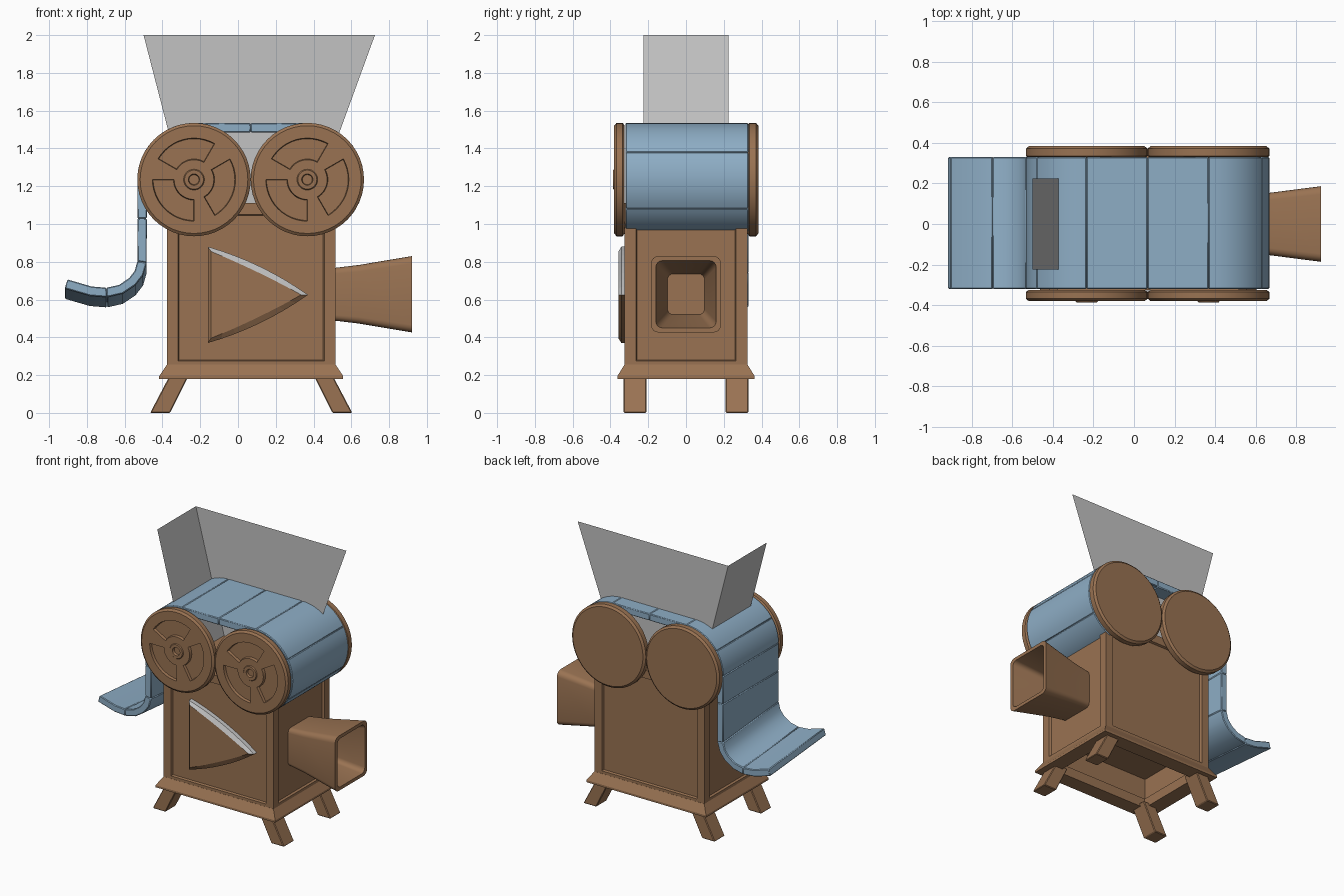
import bpy, bmesh
from math import sin, cos, radians, atan2, degrees, hypot, pi
from mathutils import Vector

if "Cube" in bpy.data.objects:
    bpy.data.objects.remove(bpy.data.objects["Cube"])


def material(name, rgb):
    m = bpy.data.materials.new(name)
    m.use_nodes = True
    m.diffuse_color = (*rgb, 1)
    m.node_tree.nodes["Principled BSDF"].inputs["Base Color"].default_value = (*rgb, 1)
    return m


BROWN = material("warm brown", (0.32, 0.17, 0.085))
BLUE = material("film blue", (0.27, 0.42, 0.56))
GRAY = material("light gray", (0.54, 0.54, 0.54))
CX = 0.07  # middle of the cabinet


def finish(name, bm, mats, bevel=0, smooth=True):
    bmesh.ops.recalc_face_normals(bm, faces=bm.faces)
    mesh = bpy.data.meshes.new(name)
    bm.to_mesh(mesh)
    bm.free()
    ob = bpy.data.objects.new(name, mesh)
    bpy.context.collection.objects.link(ob)
    for m in mats:
        mesh.materials.append(m)
    if bevel:
        mod = ob.modifiers.new("edge", 'BEVEL')
        mod.width = bevel
        mod.segments = 1
        mod.limit_method = 'ANGLE'
        mod.angle_limit = radians(40)
    if smooth:
        bpy.ops.object.select_all(action='DESELECT')
        ob.select_set(True)
        bpy.context.view_layer.objects.active = ob
        bpy.ops.object.shade_smooth_by_angle(angle=radians(30))
    return ob


def loft(rings, cap_start=True, cap_end=True, loop=False):
    """Skin a row of closed rings."""
    bm = bmesh.new()
    rows = [[bm.verts.new(p) for p in ring] for ring in rings]
    pairs = list(zip(rows, rows[1:])) + ([(rows[-1], rows[0])] if loop else [])
    for a, b in pairs:
        n = len(a)
        for i in range(n):
            j = (i + 1) % n
            bm.faces.new((a[i], a[j], b[j], b[i]))
    if cap_start:
        bm.faces.new(rows[0])
    if cap_end:
        bm.faces.new(rows[-1])
    return bm


def rect(x0, x1, y0, y1, z):
    return [(x0, y0, z), (x1, y0, z), (x1, y1, z), (x0, y1, z)]


def frame(hx, hy, z):
    return rect(CX - hx, CX + hx, -hy, hy, z)


# Cabinet with recessed panels and a hollow underside
bm = loft([frame(0.447, 0.325, 0.215), frame(0.447, 0.325, 1.11)])
bmesh.ops.recalc_face_normals(bm, faces=bm.faces)
bm.normal_update()
sides = [f for f in bm.faces if abs(f.normal.z) < 0.5]
under = [f for f in bm.faces if f.normal.z < -0.5]
bmesh.ops.inset_individual(bm, faces=sides, thickness=0.085, depth=0)
bmesh.ops.inset_individual(bm, faces=sides, thickness=0.008, depth=-0.015)
bmesh.ops.inset_individual(bm, faces=under, thickness=0.07, depth=0)
bmesh.ops.inset_individual(bm, faces=under, thickness=0.001, depth=-0.2)
finish("cabinet", bm, [BROWN], smooth=False)

# Flared plinth
bm = loft([frame(0.377, 0.255, 0.25), frame(0.377, 0.255, 0.18), frame(0.487, 0.363, 0.18),
           frame(0.487, 0.363, 0.195), frame(0.447, 0.326, 0.255)], False, False, True)
finish("plinth", bm, [BROWN], smooth=False)

# Splayed legs
for sx, x_name in ((1, "left"), (-1, "right")):
    for sy, y_name in ((-1, "front"), (1, "back")):
        ys = (0.21 * sy, 0.33 * sy)
        bm = loft([rect(CX + 0.43 * sx, CX + 0.535 * sx, *ys, 0),
                   rect(CX + 0.33 * sx, CX + 0.43 * sx, *ys, 0.2)])
        finish(f"leg_{y_name}_{x_name}", bm, [BROWN], 0.005, False)


# Hollow flaring lens hood
def rounded(x, hy, hz, r):
    ring = []
    for q, (sy, sz) in enumerate(((1, 1), (-1, 1), (-1, -1), (1, -1))):
        for k in range(5):
            a = (q + k / 4) * pi / 2
            ring.append((x, sy * (hy - r) + r * cos(a), 0.628 + sz * (hz - r) + r * sin(a)))
    return ring


bm = loft([rounded(0.49, 0.133, 0.137, 0.03), rounded(0.64, 0.15, 0.155, 0.035),
           rounded(0.92, 0.186, 0.202, 0.04), rounded(0.92, 0.16, 0.178, 0.035),
           rounded(0.56, 0.098, 0.108, 0.03)])
finish("lens_hood", bm, [BROWN])


# Reels: turned discs, the front ones with three sunk windows and a hub
def reel(name, x, y_in, y_out, detailed):
    s = 1 if y_out > y_in else -1
    profile = [(0, y_in), (0.285, y_in), (0.3, y_in + s * 0.01), (0.3, y_out - s * 0.012),
               (0.285, y_out)]
    if detailed:
        rise, sink = y_out + s * 0.006, y_out - s * 0.01
        profile += [(0.22, y_out), (0.105, y_out), (0.055, y_out), (0.05, rise),
                    (0.03, rise), (0.026, sink), (0, sink)]
    else:
        profile += [(0, y_out)]
    bm = bmesh.new()
    vs = [bm.verts.new((r, y, 0)) for r, y in profile]
    es = [bm.edges.new(p) for p in zip(vs, vs[1:])]
    bmesh.ops.spin(bm, geom=vs + es, cent=(0, 0, 0), axis=(0, 1, 0), angle=2 * pi, steps=48)
    bmesh.ops.remove_doubles(bm, verts=bm.verts, dist=0.0005)
    bmesh.ops.recalc_face_normals(bm, faces=bm.faces)
    if detailed:
        windows = []
        for f in bm.faces:
            c = f.calc_center_median()
            turn = (degrees(atan2(c.z, c.x)) - 60) % 120
            if 0.11 < hypot(c.x, c.z) < 0.215 and abs(c.y - y_out) < 0.002 and turn < 90:
                windows.append(f)
        bmesh.ops.inset_region(bm, faces=windows, thickness=0.004, depth=-0.02)
    ob = finish(name, bm, [BROWN])
    ob.location = (x, 0, 1.235)


REELS = {"right": -0.233, "left": 0.367}
for side, x in REELS.items():
    reel(f"front_reel_{side}", x, -0.325, -0.38, True)
    reel(f"back_reel_{side}", x, 0.325, 0.383, False)


# Film band: panels along a path over the reels and out to a curled tail
def arc(x, a0, a1, n=8):
    angles = [radians(a0 + (a1 - a0) * i / n) for i in range(n + 1)]
    return [Vector((x + 0.275 * cos(a), 1.235 + 0.275 * sin(a))) for a in angles]


RX, LX = REELS["right"], REELS["left"]
tail = [(-0.508, 1.235), (-0.508, 1.03), (-0.508, 0.8), (-0.525, 0.74), (-0.56, 0.695),
        (-0.62, 0.655), (-0.695, 0.638), (-0.78, 0.645), (-0.91, 0.683)]
tail = [Vector(p) for p in tail]
panels = [arc(LX, -68, -31), arc(LX, -31, 29), arc(LX, 29, 90),
          [Vector((LX, 1.51)), Vector((0.067, 1.51))],
          [Vector((0.067, 1.51)), Vector((RX, 1.51))],
          arc(RX, 90, 145), arc(RX, 145, 180),
          tail[:2], tail[1:3], tail[2:7], tail[6:]]
path = [p for panel in panels for p in panel]


def film_ring(p, tangent):
    n = Vector((tangent.y, -tangent.x)).normalized() * 0.025
    ring = []
    for side, y in ((1, -0.32), (-1, -0.32), (-1, 0.33), (1, 0.33)):
        q = p + n * side
        # the back edge of the tail hangs a little lower
        drop = 0.055 if y > 0 and p.x < -0.5 and p.y < 0.9 else 0
        ring.append((q.x, y, q.y - drop))
    return ring


for k, pts in enumerate(panels):
    rings = []
    for i, p in enumerate(pts):
        before = [q for q in path[:path.index(p)] if (q - p).length > 0.001]
        a = before[-1] if before else p
        after = [q for q in path[path.index(p):] if (q - p).length > 0.001]
        b = after[0] if after else p
        t = Vector((0, 0))
        if a != p:
            t += (p - a).normalized()
        if b != p:
            t += (b - p).normalized()
        rings.append(film_ring(p, t))
    finish(f"film_panel_{k + 1}", loft(rings), [BLUE], 0.005)


# Raised triangular plaque with a pale upper edge
def triangle(y, scale, bulge):
    corners = [Vector((-0.16, 0.88)), Vector((0.37, 0.625)), Vector((-0.16, 0.37))]
    mid = sum(corners, Vector((0, 0))) / 3
    corners = [mid + (c - mid) * scale for c in corners]
    ring = []
    for i, a in enumerate(corners):
        b = corners[(i + 1) % 3]
        out = Vector((a.y - b.y, b.x - a.x)).normalized() * (bulge if i < 2 else 0)
        for k in range(8):
            t = k / 8
            p = a.lerp(b, t) + out * 4 * t * (1 - t)
            ring.append((p.x, y, p.y))
    return ring


bm = loft([triangle(-0.3, 1, 0.025), triangle(-0.342, 1, 0.025), triangle(-0.358, 0.9, 0.008)])
bmesh.ops.recalc_face_normals(bm, faces=bm.faces)
for f in bm.faces:
    f.material_index = 1 if f.normal.z > 0.2 else 0
finish("triangle_plaque", bm, [BROWN, GRAY], smooth=False)


# Thin hopper sheets: upright back sheet and slanted side sheet
def sheet(name, corners):
    bm = bmesh.new()
    bm.faces.new([bm.verts.new(c) for c in corners])
    finish(name, bm, [GRAY], smooth=False)


Y = 0.224
sheet("hopper_back", [(-0.5, Y, 2), (0.725, Y, 2), (0.4, Y, 1.11), (-0.27, Y, 1.11)])
sheet("hopper_side", [(-0.5, -Y, 2), (-0.5, Y, 2), (-0.27, Y, 1.11), (-0.27, -Y, 1.11)])
